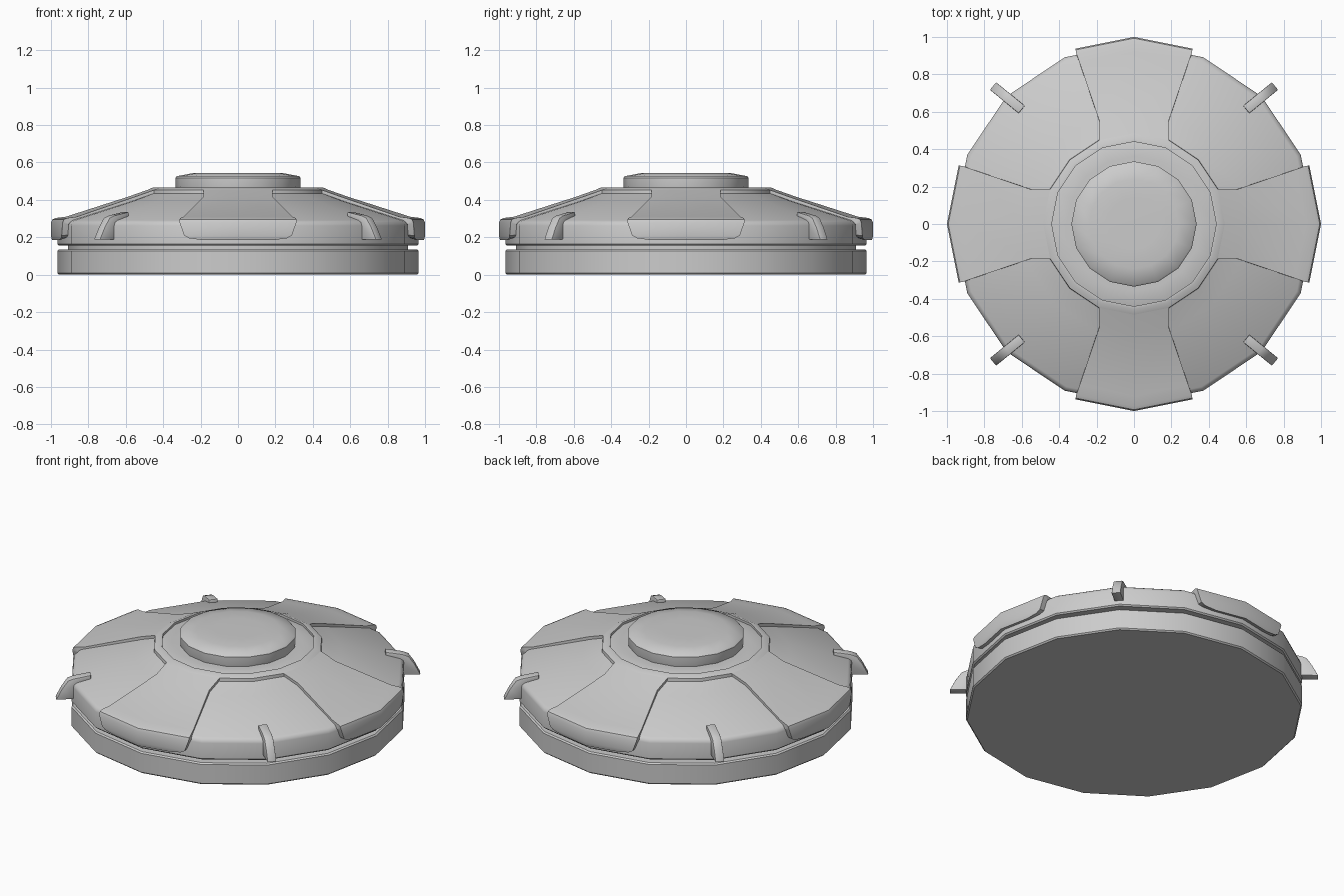
import bpy, bmesh, math
from mathutils import Vector

cube = bpy.data.objects.get("Cube")
if cube:
    bpy.data.objects.remove(cube, do_unlink=True)

SIDES = 16
GREY = (0.6, 0.6, 0.6, 1.0)
metal = bpy.data.materials.new("plain_grey")
metal.diffuse_color = GREY
metal.use_nodes = True
bsdf = metal.node_tree.nodes["Principled BSDF"]
bsdf.inputs["Base Color"].default_value = GREY
bsdf.inputs["Roughness"].default_value = 0.6


def make_object(name, bm, solidify=0.0, bevel=0.0, angle=40, fix_normals=True):
    """Turn a bmesh into a finished, softly shaded object."""
    if fix_normals:
        bmesh.ops.recalc_face_normals(bm, faces=bm.faces[:])
    mesh = bpy.data.meshes.new(name)
    bm.to_mesh(mesh)
    bm.free()
    obj = bpy.data.objects.new(name, mesh)
    bpy.context.collection.objects.link(obj)
    mesh.materials.append(metal)
    bpy.ops.object.select_all(action='DESELECT')
    obj.select_set(True)
    bpy.context.view_layer.objects.active = obj
    if solidify:
        mod = obj.modifiers.new("thickness", 'SOLIDIFY')
        mod.thickness = solidify
        mod.offset = -1
        bpy.ops.object.modifier_apply(modifier=mod.name)
    if bevel:
        mod = obj.modifiers.new("soft_edges", 'BEVEL')
        mod.width = bevel
        mod.segments = 2
        mod.limit_method = 'ANGLE'
        mod.angle_limit = math.radians(40)
        bpy.ops.object.modifier_apply(modifier=mod.name)
    bpy.ops.object.shade_smooth_by_angle(angle=math.radians(angle))
    return obj


def lathe(name, profile, closed=False, angle=40):
    """Sixteen-sided turned part; open profiles are capped at both ends."""
    bm = bmesh.new()
    rings = []
    for r, z in profile:
        rings.append([bm.verts.new((r * math.cos(k * math.tau / SIDES),
                                    r * math.sin(k * math.tau / SIDES), z))
                      for k in range(SIDES)])
    pairs = list(zip(rings, rings[1:]))
    if closed:
        pairs.append((rings[-1], rings[0]))
    else:
        bm.faces.new(rings[0])
        bm.faces.new(rings[-1])
    for a, b in pairs:
        for k in range(SIDES):
            n = (k + 1) % SIDES
            bm.faces.new((a[k], a[n], b[n], b[k]))
    return make_object(name, bm, angle=angle)


# Stacked disc: base, recessed neck, sloping hull, raised collar, top cap
lathe("base_ring", [(0.957, 0), (0.965, 0.008), (0.965, 0.127), (0.957, 0.135)])
lathe("neck_groove", [(0.91, 0.125), (0.91, 0.17)])
lathe("hull", [(0.957, 0.156), (0.965, 0.164), (0.965, 0.262), (0.959, 0.28),
               (0.942, 0.291), (0.60, 0.394), (0.485, 0.435), (0.43, 0.455), (0.36, 0.458)])
lathe("collar", [(0.44, 0.44), (0.44, 0.466), (0.455, 0.466), (0.485, 0.453), (0.488, 0.425)],
      closed=True)
lathe("top_cap", [(0.33, 0.45), (0.335, 0.475), (0.335, 0.518), (0.327, 0.527),
                  (0.24, 0.543), (0.14, 0.545)])

# Four armour plates: (radius, height, half width) from the collar down to the rim
STATIONS = [(0.485, 0.453, 0.185), (0.587, 0.417, 0.185), (0.92, 0.31, 0.291),
            (0.975, 0.303, 0.309), (0.993, 0.295, 0.312), (1.0, 0.278, 0.312),
            (1.0, 0.21, 0.288), (0.997, 0.195, 0.262), (0.994, 0.185, 0.19)]
FACET = math.tan(math.pi / SIDES)
for i, name in enumerate(["back", "left", "front", "right"]):
    turn = -i * math.pi / 2
    c, s = math.cos(turn), math.sin(turn)
    bm = bmesh.new()
    rows = []
    for r, z, w in STATIONS:
        row = []
        for x in (-w, 0, w):
            y = r - abs(x) * FACET
            row.append(bm.verts.new((c * x - s * y, s * x + c * y, z)))
        rows.append(row)
    for a, b in zip(rows, rows[1:]):
        for j in range(2):
            bm.faces.new((a[j], a[j + 1], b[j + 1], b[j]))
    make_object(name + "_plate", bm, solidify=0.034, fix_normals=False)

# Four claw-shaped fins on the diagonals: (distance along fin, height)
CLAW = [(0, 0.335), (0, 0.30), (0.06, 0.27), (0.10, 0.188), (0.20, 0.187),
        (0.165, 0.255), (0.132, 0.303), (0.10, 0.316)]
START = Vector((0.60, 0.612, 0))
ALONG = Vector((0.157, 0.128, 0)).normalized()
ACROSS = Vector((-ALONG.y, ALONG.x, 0)) * 0.026
for end, sy in (("front", -1), ("back", 1)):
    for side, sx in (("left", 1), ("right", -1)):
        bm = bmesh.new()
        loops = []
        for d in (-1, 1):
            pts = [START + ALONG * t + ACROSS * d + Vector((0, 0, z)) for t, z in CLAW]
            loops.append([bm.verts.new((p.x * sx, p.y * sy, p.z)) for p in pts])
        bm.faces.new(loops[0])
        bm.faces.new(loops[1])
        for k in range(len(CLAW)):
            n = (k + 1) % len(CLAW)
            bm.faces.new((loops[0][k], loops[0][n], loops[1][n], loops[1][k]))
        make_object(f"{end}_{side}_fin", bm, bevel=0.004)
